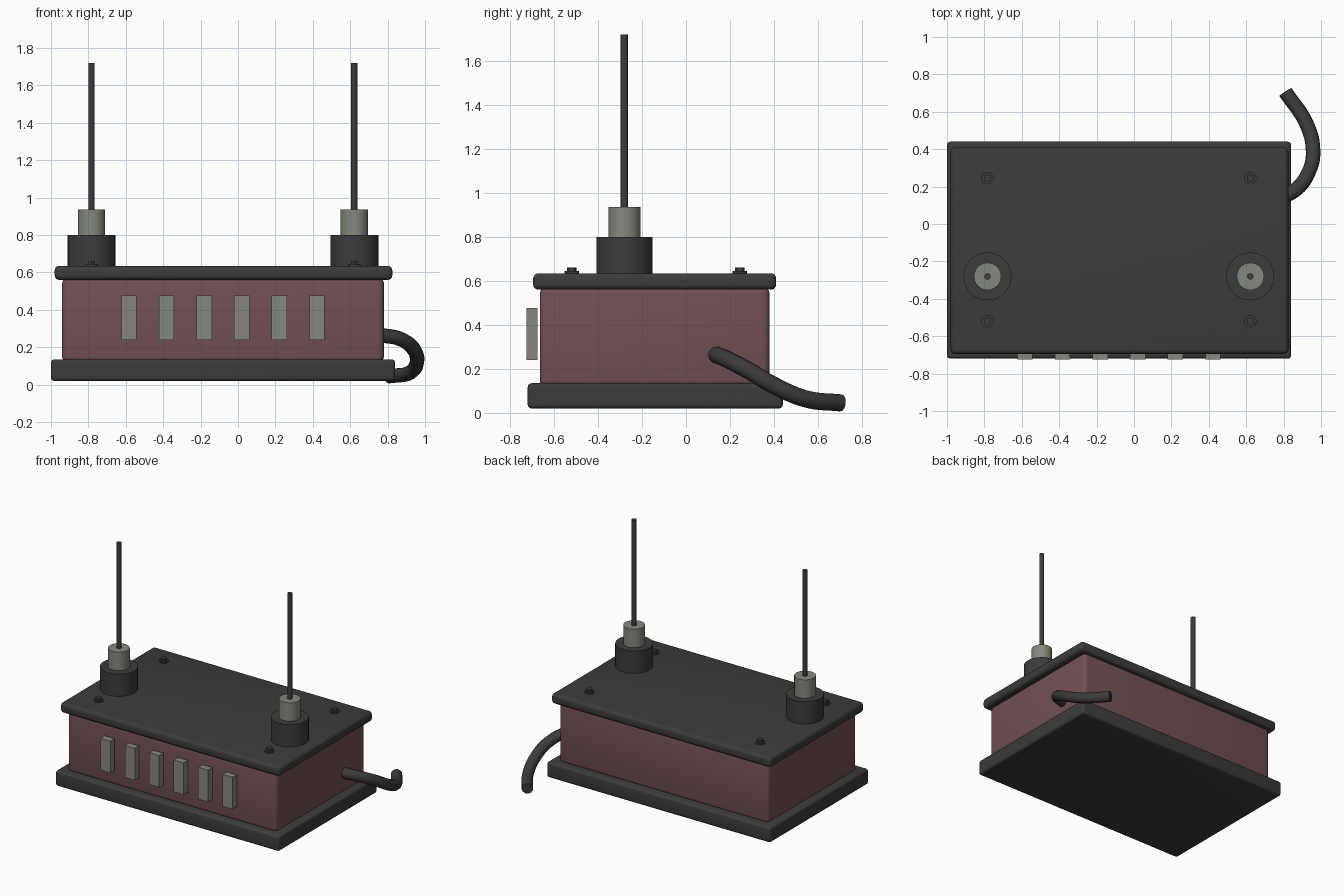
import bpy
import math

cube = bpy.data.objects.get("Cube")
if cube:
    bpy.data.objects.remove(cube, do_unlink=True)


def material(name, rgb):
    m = bpy.data.materials.new(name)
    m.use_nodes = True
    m.diffuse_color = (*rgb, 1)
    m.node_tree.nodes["Principled BSDF"].inputs["Base Color"].default_value = (*rgb, 1)
    return m


dark = material("charcoal", (0.045, 0.045, 0.045))
maroon = material("dusty maroon", (0.17, 0.08, 0.09))
grey = material("warm grey", (0.235, 0.25, 0.21))


def finish(obj, name, mat):
    obj.name = name
    obj.data.materials.append(mat)
    bpy.ops.object.shade_smooth_by_angle(angle=math.radians(35))
    return obj


def box(name, low, high, mat, bevel=0.0):
    center = [(a + b) / 2 for a, b in zip(low, high)]
    bpy.ops.mesh.primitive_cube_add(size=1, location=center)
    obj = bpy.context.object
    obj.scale = [b - a for a, b in zip(low, high)]
    bpy.ops.object.transform_apply(location=False, rotation=False, scale=True)
    if bevel:
        mod = obj.modifiers.new("rounded edges", "BEVEL")
        mod.width = bevel
        mod.segments = 4
        bpy.ops.object.modifier_apply(modifier=mod.name)
    return finish(obj, name, mat)


def post(name, x, y, bottom, top, radius, mat, sides=32):
    bpy.ops.mesh.primitive_cylinder_add(
        vertices=sides, radius=radius, depth=top - bottom,
        location=(x, y, (bottom + top) / 2))
    return finish(bpy.context.object, name, mat)


# Housing
box("base_plate", (-1, -0.72, 0.02), (0.84, 0.44, 0.135), dark, 0.018)
box("body", (-0.94, -0.665, 0.12), (0.78, 0.38, 0.572), maroon, 0.03)
box("lid", (-0.98, -0.695, 0.56), (0.825, 0.41, 0.635), dark, 0.024)

# Row of front keys
for i in range(6):
    x = -0.583 + 0.201 * i
    box(f"front_key_{i + 1}", (x - 0.041, -0.725, 0.24), (x + 0.041, -0.675, 0.477), grey)

# Antennas and lid screws on each side
for side, x in (("right", -0.783), ("left", 0.622)):
    post(f"{side}_antenna_socket", x, -0.28, 0.625, 0.8, 0.128, dark)
    post(f"{side}_antenna_collar", x, -0.28, 0.79, 0.937, 0.073, grey)
    post(f"{side}_antenna_rod", x, -0.28, 0.92, 1.72, 0.017, dark, 16)
    for end, y in (("front", -0.52), ("back", 0.245)):
        post(f"{side}_{end}_washer", x, y, 0.63, 0.645, 0.033, dark, 16)
        post(f"{side}_{end}_screw", x, y, 0.64, 0.662, 0.022, dark, 6)

# Cable leaving the left side and curling to the back
path = [(0.76, 0.135, 0.265), (0.86, 0.18, 0.247), (0.935, 0.28, 0.195),
        (0.957, 0.4, 0.125), (0.92, 0.54, 0.065), (0.81, 0.705, 0.045)]
curve = bpy.data.curves.new("cable", "CURVE")
curve.dimensions = "3D"
curve.bevel_depth = 0.039
curve.bevel_resolution = 4
curve.use_fill_caps = True
spline = curve.splines.new("BEZIER")
spline.bezier_points.add(len(path) - 1)
for point, co in zip(spline.bezier_points, path):
    point.co = co
    point.handle_left_type = point.handle_right_type = "AUTO"
cable = bpy.data.objects.new("cable", curve)
bpy.context.collection.objects.link(cable)
bpy.ops.object.select_all(action="DESELECT")
cable.select_set(True)
bpy.context.view_layer.objects.active = cable
bpy.ops.object.convert(target="MESH")
finish(bpy.context.object, "cable", dark)
